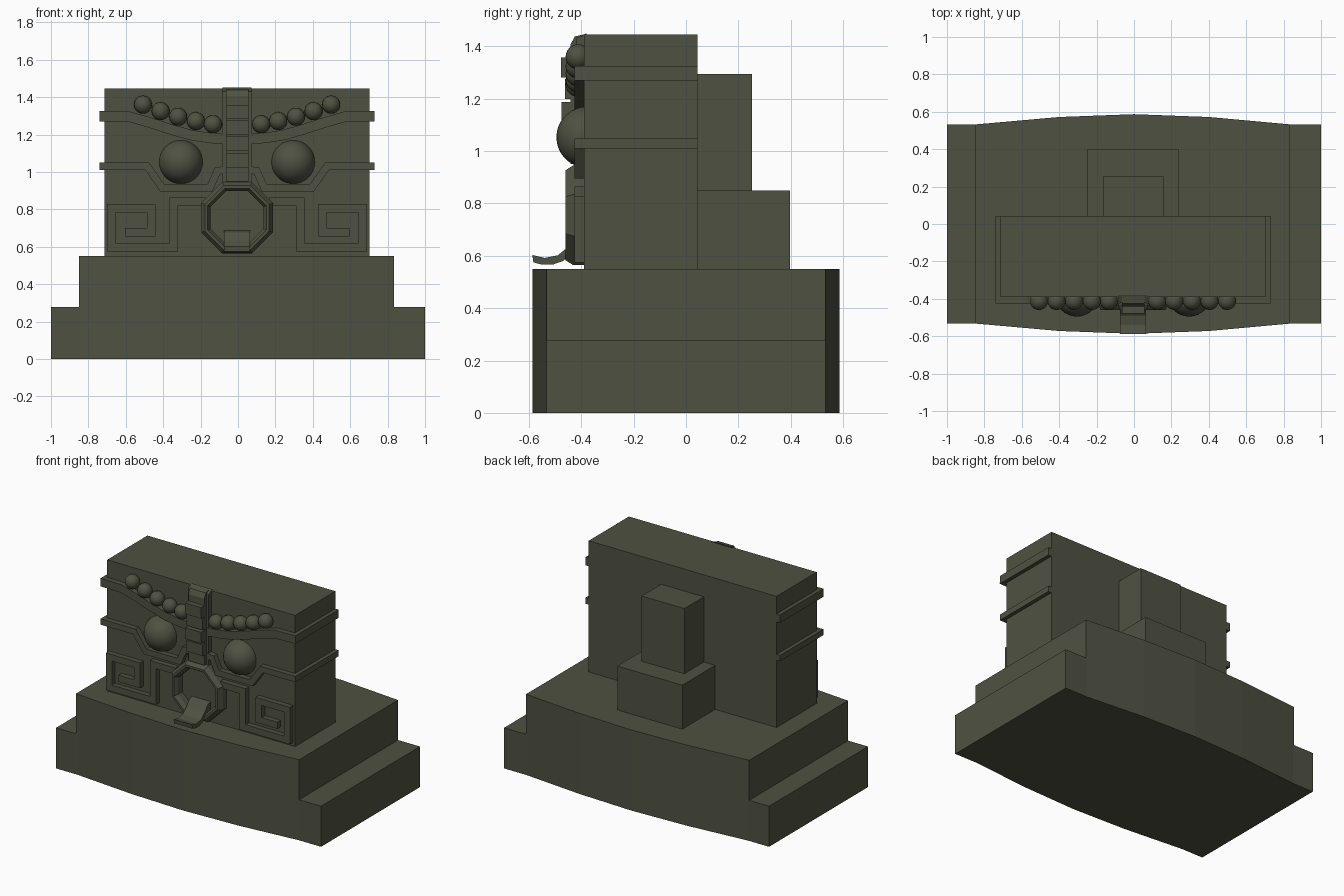
import bpy, bmesh, math
from mathutils import Vector

if "Cube" in bpy.data.objects:
    bpy.data.objects.remove(bpy.data.objects["Cube"])

CX = -0.005          # centre line of the carving
FRONT = -0.39        # front face of the main block

stone = bpy.data.materials.new("dark olive stone")
stone.diffuse_color = (0.078, 0.083, 0.054, 1)
stone.use_nodes = True
stone.node_tree.nodes["Principled BSDF"].inputs["Base Color"].default_value = stone.diffuse_color


def finish(name, bm, smooth=False):
    bmesh.ops.recalc_face_normals(bm, faces=bm.faces)
    me = bpy.data.meshes.new(name)
    bm.to_mesh(me)
    bm.free()
    me.materials.append(stone)
    if smooth:
        for p in me.polygons:
            p.use_smooth = True
    ob = bpy.data.objects.new(name, me)
    bpy.context.collection.objects.link(ob)
    return ob


def prism(name, pts, axis, lo, hi):
    """Extrude a 2D outline along an axis: x (y,z), y (x,z) or z (x,y)."""
    place = {'x': lambda a, b, t: (t, a, b),
             'y': lambda a, b, t: (a, t, b),
             'z': lambda a, b, t: (a, b, t)}[axis]
    bm = bmesh.new()
    f = bm.faces.new([bm.verts.new(place(a, b, lo)) for a, b in pts])
    r = bmesh.ops.extrude_face_region(bm, geom=[f])
    d = Vector(place(0, 0, hi - lo))
    bmesh.ops.translate(bm, vec=d, verts=[v for v in r['geom'] if isinstance(v, bmesh.types.BMVert)])
    return finish(name, bm)


def box(name, x0, x1, y0, y1, z0, z1):
    return prism(name, [(x0, y0), (x1, y0), (x1, y1), (x0, y1)], 'z', z0, z1)


def ball(name, x, y, z, r, seg=24, rings=14):
    bm = bmesh.new()
    bmesh.ops.create_uvsphere(bm, u_segments=seg, v_segments=rings, radius=r)
    bmesh.ops.translate(bm, vec=(x, y, z), verts=bm.verts)
    return finish(name, bm, True)


def offset_path(path, w):
    """Outline of constant width around an open path, with mitred corners."""
    P = [Vector(p) for p in path]
    left, right = [], []
    for i, p in enumerate(P):
        ds = []
        if i > 0:
            ds.append((p - P[i - 1]).normalized())
        if i < len(P) - 1:
            ds.append((P[i + 1] - p).normalized())
        ns = [Vector((-d.y, d.x)) for d in ds]
        n = sum(ns, Vector((0, 0))).normalized()
        k = w / 2 / n.dot(ns[0])
        left.append(tuple(p + n * k))
        right.append(tuple(p - n * k))
    return left + right[::-1]


# Two stepped base tiers with bowed front and back
def bowed(x0, x1):
    arc = [(x0, .533), (-.84, .533), (-.4, .572), (0, .587), (.4, .572), (.83, .533), (x1, .533)]
    return arc + [(x, -y) for x, y in reversed(arc)]


prism("base_lower_tier", bowed(-1, 1), 'z', 0, .277)
prism("base_upper_tier", bowed(-.85, .835), 'z', .277, .55)

# Main block and stepped blocks behind
box("main_block", CX - .709, CX + .709, FRONT, .043, .55, 1.445)
box("rear_lower_block", -.25, .24, .04, .397, .55, .85)
box("rear_upper_block", -.165, .157, .04, .253, .85, 1.295)

# Central ladder-like nose strip
prism("nose_strip", [(-.38, .945), (-.42, .945), (-.42, 1.43), (-.38, 1.45)], 'x', CX - .078, CX + .078)
prism("nose_core", [(-.38, .95), (-.442, .95), (-.442, 1.405), (-.425, 1.438), (-.38, 1.448)],
      'x', CX - .06, CX + .06)
for i, (z, y) in enumerate([(1.32, -.478), (1.237, -.463), (1.15, -.476), (1.06, -.462)]):
    box(f"nose_rung_{i + 1}", CX - .06, CX + .06, y, -.43, z - .038, z + .038)

# Octagonal mouth ring, revolved from a bevelled cross-section
sec = [(.191, -.38), (.191, -.43), (.172, -.46), (.157, -.46), (.142, -.435), (.142, -.38)]
bm = bmesh.new()
loops = []
for i in range(8):
    a = math.radians(22.5 + 45 * i)
    loops.append([bm.verts.new((CX + r / math.cos(math.pi / 8) * math.cos(a), y,
                                .755 + r / math.cos(math.pi / 8) * math.sin(a))) for r, y in sec])
for i in range(8):
    A, B = loops[i], loops[(i + 1) % 8]
    for j in range(len(sec)):
        k = (j + 1) % len(sec)
        bm.faces.new((A[j], A[k], B[k], B[j]))
finish("mouth_ring", bm)

# Tongue curling out of the mouth
prism("tongue", [(-.38, .69), (-.42, .675), (-.455, .63), (-.49, .602), (-.54, .592), (-.587, .603),
                 (-.583, .575), (-.55, .566), (-.51, .566), (-.47, .58), (-.43, .61), (-.38, .63)],
      'x', CX - .07, CX + .07)

# Mirrored features
brow = [(.735, 1.298), (.58, 1.296), (.47, 1.265), (.35, 1.226), (.25, 1.198), (.16, 1.183), (.07, 1.175)]
cheek = [(.735, 1.029), (.48, 1.029), (.4, .915), (.145, .915), (.105, 1.005), (.07, 1.01)]
spiral = [(.17, .842), (.338, .842), (.338, .597), (.672, .597), (.672, .805),
          (.459, .805), (.459, .678), (.6, .678)]
beads = [(.503, 1.36), (.409, 1.325), (.315, 1.295), (.22, 1.272), (.129, 1.255)]

for s, side in ((-1, "left"), (1, "right")):
    def flip(path):
        return [(CX + s * x, z) for x, z in path]

    # Bands crossing the face and wrapping round the sides
    for name, path, w in (("brow_band", brow, .055), ("cheek_band", cheek, .04)):
        prism(f"{name}_{side}", offset_path(flip(path), w), 'y', -.425, -.38)
        z = path[0][1]
        xs = sorted((CX + s * .7, CX + s * .735))
        box(f"{name}_side_{side}", xs[0], xs[1], -.425, .043, z - w / 2, z + w / 2)
    # Square spiral scroll
    prism(f"spiral_{side}", offset_path(flip(spiral), .045), 'y', -.425, -.38)
    # Eye and row of brow beads
    ball(f"eye_{side}", CX + s * .3, -.378, 1.053, .117, 32, 18)
    for i, (x, z) in enumerate(beads):
        ball(f"bead_{side}_{i + 1}", CX + s * x, -.412, z, .048, 20, 12)
